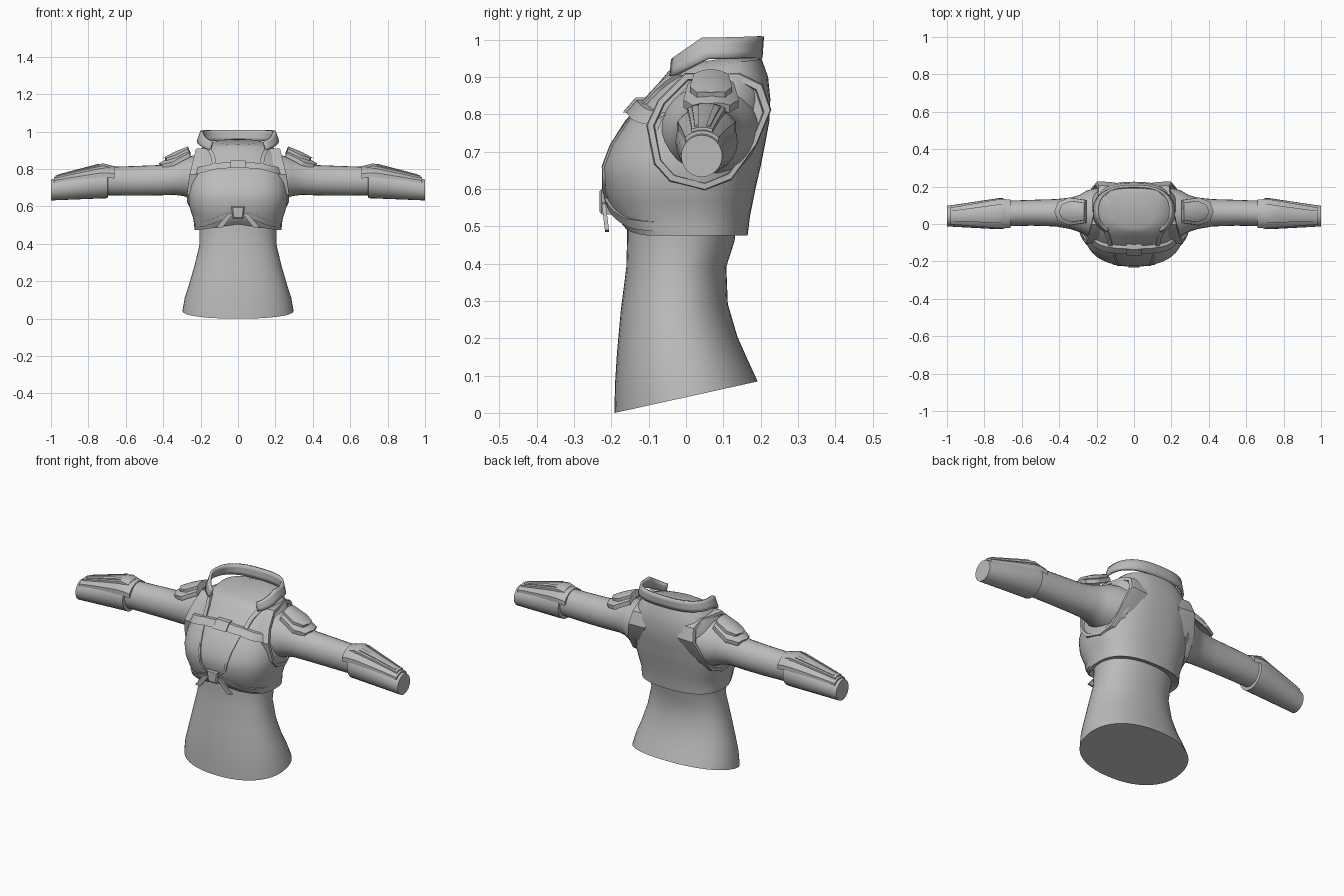
import bpy, bmesh, math
from mathutils import Vector

cube = bpy.data.objects.get("Cube")
if cube:
    bpy.data.objects.remove(cube)

grey = bpy.data.materials.new("plain_grey")
grey.use_nodes = True
grey.diffuse_color = (0.5, 0.5, 0.5, 1)
grey.node_tree.nodes["Principled BSDF"].inputs["Base Color"].default_value = (0.5, 0.5, 0.5, 1)


def finish(name, bm, angle=35):
    bmesh.ops.recalc_face_normals(bm, faces=bm.faces)
    mesh = bpy.data.meshes.new(name)
    bm.to_mesh(mesh)
    bm.free()
    mesh.materials.append(grey)
    ob = bpy.data.objects.new(name, mesh)
    bpy.context.collection.objects.link(ob)
    bpy.ops.object.select_all(action='DESELECT')
    ob.select_set(True)
    bpy.context.view_layer.objects.active = ob
    bpy.ops.object.shade_smooth_by_angle(angle=math.radians(angle))
    return ob


def loft(name, rings, angle=35):
    """Skin closed rings of points and cap both ends."""
    bm = bmesh.new()
    rows = [[bm.verts.new(p) for p in ring] for ring in rings]
    n = len(rows[0])
    for a, b in zip(rows, rows[1:]):
        for i in range(n):
            bm.faces.new((a[i], a[(i + 1) % n], b[(i + 1) % n], b[i]))
    bm.faces.new(rows[0])
    bm.faces.new(rows[-1])
    return finish(name, bm, angle)


def plate(name, point, nu, nv, thick):
    """Solid curved sheet: point(u, v) is the outer surface, thick a vector inwards."""
    rings = []
    for i in range(nu + 1):
        top = [Vector(point(i / nu, j / nv)) for j in range(nv + 1)]
        rings.append(top + [p + Vector(thick) for p in reversed(top)])
    return loft(name, rings, 30)


def lerp_rows(rows, t):
    """Interpolate rows on their first value."""
    t = min(max(t, rows[0][0]), rows[-1][0])
    for a, b in zip(rows, rows[1:]):
        if t <= b[0]:
            f = (t - a[0]) / (b[0] - a[0])
            return [p + (q - p) * f for p, q in zip(a, b)]


def power(v, e):
    return math.copysign(abs(v) ** e, v)


def section(half, y0, y1, height, e=0.8, n=48):
    """Rounded-box ring; height(x, y) gives z."""
    pts = []
    for i in range(n):
        a = math.tau * i / n
        x = half * power(math.cos(a), e)
        y = (y0 + y1) / 2 + (y1 - y0) / 2 * power(math.sin(a), e)
        pts.append((x, y, height(x, y)))
    return pts


# Waist with a slanted lower edge: z, half width, front, back
WAIST = [(0.0, .297, -.192, .192), (.08, .285, -.19, .165), (.16, .262, -.185, .138),
         (.27, .233, -.175, .112), (.39, .207, -.16, .108), (.46, .206, -.158, .13),
         (.54, .21, -.158, .14)]
rings = []
for z, h, a, b in WAIST:
    k = max(0, 1 - z / .4)
    rings.append(section(h, a, b, lambda x, y: z + k * (.042 + .22 * y), .9))
loft("waist", rings, 40)

# Vest: z, half width, front, back
VEST = [(.475, .232, -.165, .165), (.53, .238, -.196, .172), (.6, .26, -.22, .186),
        (.66, .268, -.224, .2), (.72, .264, -.203, .212), (.78, .254, -.165, .223),
        (.84, .24, -.113, .226), (.89, .212, -.075, .22), (.93, .172, -.045, .203)]
rings = [section(.205, -.15, .14, lambda x, y: .485 + .03 * (y < -.1))]
for z in [.475, .5, .53, .565, .6, .63, .66, .69, .72, .75, .78, .81, .84, .865, .89, .93]:
    _, h, a, b = lerp_rows(VEST, z)
    raise_hem = max(0, 1 - (z - .475) / .06) * .03
    tilt = max(0, (z - .85) / .08) * .12
    rings.append(section(h, a, b, lambda x, y: z + tilt * (y - .06)
                         + (raise_hem * max(0, 1 - abs(x) / .2) if y < 0 else 0)))
rings.append(section(.115, -.025, .17, lambda x, y: .945 + .15 * (y - .07), 1))
loft("vest", rings, 40)


def front_y(x, z):
    _, h, a, b = lerp_rows(VEST, z)
    k = max(0, 1 - (abs(x) / h) ** 2.5) ** .4
    return (a + b) / 2 - (b - a) / 2 * k


def strip(name, path, width, lift):
    """Band lying on the chest along an (x, z) path."""
    fine = []
    for (x0, z0), (x1, z1) in zip(path, path[1:]):
        fine += [(x0 + (x1 - x0) * k / 5, z0 + (z1 - z0) * k / 5) for k in range(5)]
    fine.append(path[-1])
    rings = []
    for i, (x, z) in enumerate(fine):
        p, q = fine[max(i - 1, 0)], fine[min(i + 1, len(fine) - 1)]
        d = Vector((q[0] - p[0], q[1] - p[1])).normalized() * width / 2
        e1, e2 = (x - d.y, z + d.x), (x + d.y, z - d.x)
        rings.append([(e[0], front_y(*e) - o, e[1])
                      for e, o in ((e1, -.01), (e1, lift), (e2, lift), (e2, -.01))])
    return loft(name, rings, 40)


# Chest strap, its clasp and the front panel edging
strip("chest_strap", [(-.235, .787), (-.12, .815), (0, .825), (.12, .815), (.235, .787)], .032, .018)
strip("strap_clasp", [(-.04, .825), (.04, .825)], .04, .026)

# Collar: open at the front, higher at the back


def collar_point(u, v):
    t = math.radians(-142 + 284 * u)
    s, c = power(math.sin(t), .75), power(math.cos(t), .85)
    y = .068 + .13 * c
    low = .9 + .05 * min(1, (y + .04) / .1)
    high = .945 + .058 * min(1, (y + .04) / .08) + .05 * max(0, y - .08)
    flare = 1.08 - .1 * v
    return (.198 * s * flare, y + .004 * v, low + (high - low) * v)


bm = bmesh.new()
grid = [[bm.verts.new(collar_point(i / 40, j / 3)) for j in range(4)] for i in range(41)]
for a, b in zip(grid, grid[1:]):
    for j in range(3):
        bm.faces.new((a[j], b[j], b[j + 1], a[j + 1]))
collar = finish("collar", bm)
mod = collar.modifiers.new("thickness", 'SOLIDIFY')
mod.thickness = .014
mod.offset = 0

# Knot at the bottom of the chest
loft("knot", [[(x * w, y, .57 + z * w) for x, z in ((-.036, .03), (.036, .03), (.026, -.038), (-.026, -.038))]
              for y, w in ((-.2, 1), (-.226, 1), (-.232, .8))])

# Armhole outline (y, z)
HOLE = [(-.07, .835), (-.1, .77), (-.08, .67), (-.04, .625), (.05, .602), (.12, .63),
        (.185, .72), (.222, .81), (.2, .875), (.14, .905), (0, .905)]


def hole_ring(scale, sink, side):
    pts = []
    for y, z in HOLE:
        y, z = .06 + (y - .06) * scale, .76 + (z - .76) * scale
        x = .272 - .22 * max(0, y) - .25 * max(0, z - .72) - sink
        pts.append((side * x, y, z))
    return pts


# Arm: x, centre y, half depth, centre z, half height
ARM = [(.19, .06, .135, .755, .125), (.25, .058, .122, .755, .115), (.29, .056, .1, .755, .1),
       (.34, .057, .084, .75, .088), (.42, .06, .073, .74, .081), (.55, .06, .069, .737, .079),
       (.72, .055, .068, .735, .075)]
CUFF = [(.695, .055, .07, .732, .074), (.697, .055, .083, .727, .083),
        (.725, .055, .083, .726, .083), (1, .042, .055, .688, .056)]


def tube(name, rows, side):
    loft(name, [[(side * x, yc + ry * math.cos(math.tau * i / 24),
                  zc + rz * math.sin(math.tau * i / 24)) for i in range(24)]
                for x, yc, ry, zc, rz in rows])


def pad(name, side, x0, x1, width, lift):
    """Arched shoulder plate sloping down the arm."""
    def point(u, v):
        w = width * (.85 + .3 * u if u < .6 else 1.03 - .85 * (u - .6))
        y = (2 * v - 1) * w
        x = x0 + (x1 - x0) * u + .018 * u * (1 - abs(2 * v - 1))
        z = .908 - .4 * (x - .26) - .15 * max(0, x - .34) + lift - 6 * y * y
        return (side * x, .067 + y, z)
    plate(name, point, 5, 8, (-side * .008, 0, -.02))


def cuff_plate(name, side, x0, x1, spread, lift, mid=0.0):
    """Patch on top of the cuff, tapering towards the wrist."""
    def point(u, v):
        x = x0 + (x1 - x0) * u
        _, yc, ry, zc, rz = lerp_rows(CUFF[1:], x)
        a = math.radians(90 + mid * (1 - .3 * u) + (2 * v - 1) * spread * (1 - .25 * u))
        up = lift * (1 - .3 * u) * min(1, .5 + u * 5)
        return (side * x, yc + (ry + up) * math.cos(a), zc + (rz + up) * math.sin(a))
    plate(name, point, 8, 8, (0, 0, -.025))


for side, word in ((1, "left"), (-1, "right")):
    # Shoulder opening with a raised rim
    loft(word + "_armhole_rim", [hole_ring(1.0, .1, side), hole_ring(1.04, .012, side),
                                 hole_ring(1.02, 0, side), hole_ring(.92, 0, side),
                                 hole_ring(.9, .02, side)], 25)
    tube(word + "_arm", ARM, side)
    tube(word + "_cuff", CUFF, side)
    pad(word + "_shoulder_pad", side, .262, .408, .072, 0)
    pad(word + "_shoulder_pad_top", side, .268, .385, .055, .016)
    cuff_plate(word + "_cuff_plate", side, .66, .985, 58, .012)
    cuff_plate(word + "_cuff_ridge", side, .685, .975, 30, .022)
    for k in (-17, 17):
        cuff_plate(word + "_cuff_rib", side, .72, .96, 5, .027, k)

    # Panel edging from the collar down to the knot
    strip(word + "_lapel", [(side * .155, .91), (side * .135, .87), (side * .125, .82)], .022, .01)
    strip(word + "_panel_edge", [(side * .115, .81), (side * .095, .72), (side * .075, .62),
                                 (side * .03, .575)], .012, .006)
    # Tie running from the knot to the hem, with a loose tail
    strip(word + "_tie", [(side * .025, .568), (side * .1, .535), (side * .17, .508),
                          (side * .228, .498)], .026, .008)
    outline = ((.02, .565), (.055, .56), (.115, .49), (.085, .485))
    loft(word + "_tie_tail", [[(side * x, y + (.57 - z) * .12, z) for x, z in outline]
                              for y in (-.216, -.227)])
